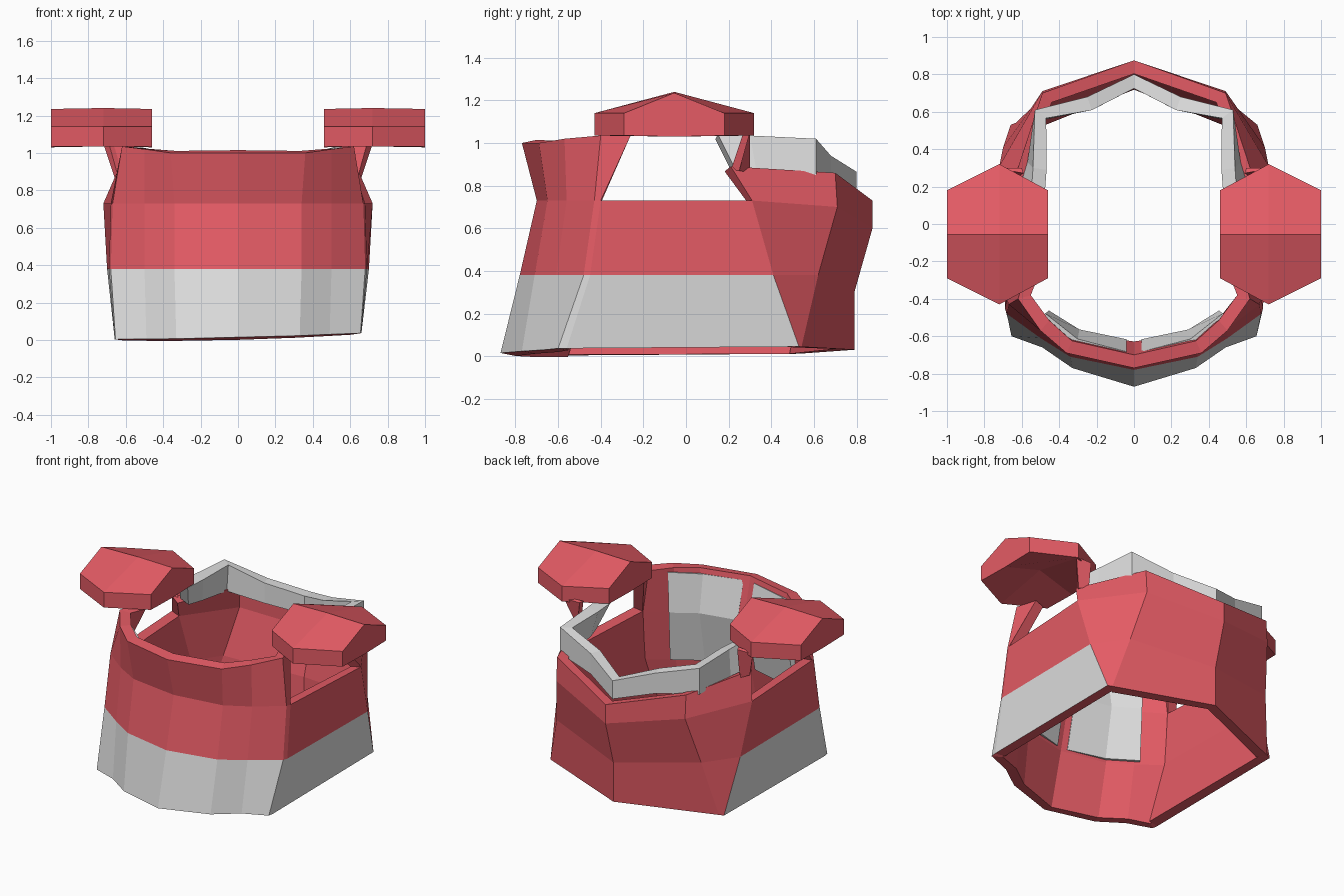
import bpy, bmesh

if "Cube" in bpy.data.objects:
    bpy.data.objects.remove(bpy.data.objects["Cube"])


def material(name, rgb):
    m = bpy.data.materials.new(name)
    m.diffuse_color = (*rgb, 1)
    m.use_nodes = True
    m.node_tree.nodes["Principled BSDF"].inputs["Base Color"].default_value = m.diffuse_color
    return m


GREY = material("light grey", (0.74, 0.74, 0.74))
RED = material("soft red", (0.78, 0.105, 0.13))


def finish(name, bm, mats, thick=0, rim=0, mirror=True, merge=True):
    """Turn a bmesh into an object, optionally mirrored in x and thickened inwards."""
    me = bpy.data.meshes.new(name)
    bm.to_mesh(me)
    bm.free()
    for m in mats:
        me.materials.append(m)
    ob = bpy.data.objects.new(name, me)
    bpy.context.collection.objects.link(ob)
    if mirror:
        ob.modifiers.new("mirror", 'MIRROR').use_mirror_merge = merge
    if thick:
        s = ob.modifiers.new("thickness", 'SOLIDIFY')
        s.thickness = thick
        s.offset = -1
        s.material_offset = rim
        s.material_offset_rim = rim
    return ob


def sheet(columns, skip=lambda c, r: False, mat=lambda c, r: 0):
    """Sheet of quads through columns of points, leaving out some (column, row) cells."""
    bm = bmesh.new()
    v = [[bm.verts.new(p) for p in col] for col in columns]
    for c in range(len(v) - 1):
        for r in range(len(v[0]) - 1):
            if not skip(c, r):
                f = bm.faces.new((v[c][r], v[c + 1][r], v[c + 1][r + 1], v[c][r + 1]))
                f.material_index = mat(c, r)
    return bm


# Torso shell: right-half columns run from front centre round the side to back centre
half = [
    [(0, -.87, .015), (0, -.78, .38), (0, -.70, .73), (0, -.77, 1.0)],
    [(.33, -.77, .015), (.34, -.71, .38), (.34, -.65, .73), (.36, -.69, 1.0)],
    [(.49, -.66, .018), (.50, -.61, .38), (.50, -.56, .73), (.50, -.57, 1.02)],
    [(.655, -.60, .02), (.68, -.48, .38), (.67, -.43, .73), (.62, -.40, 1.035)],
    [(.66, -.56, .02), (.69, -.45, .38), (.68, -.40, .73), (.58, -.26, 1.035)],
    [(.66, .53, .028), (.70, .41, .38), (.72, .31, .73), (.65, .21, .89)],
    [(.63, .542, .028), (.55, .62, .38), (.49, .71, .70), (.49, .70, .86)],
    [(0, .79, .03), (0, .79, .30), (0, .875, .60), (0, .875, .73)],
]
N = len(half) - 1
full = [[(-x, y, z) for x, y, z in col] for col in half[:0:-1]] + half
for col in full:                       # the hem hangs a little lower on the left
    x, y, z = col[0]
    col[0] = (x, y, z + .025 * x)


def side_cell(c):
    """Cell number counted from the front centre, on either side."""
    return c - N if c >= N else N - 1 - c


# grey below the waist line on front and sides, red inside and elsewhere
bm = sheet(full, skip=lambda c, r: side_cell(c) == 4 and r == 2,
           mat=lambda c, r: 0 if r == 0 and side_cell(c) < 5 else 1)
bmesh.ops.remove_doubles(bm, verts=bm.verts, dist=.0005)
finish("torso_shell", bm, [GREY, RED], thick=.072, rim=1, mirror=False)

# Grey padding almost flush with the inside of the chest
padding = [
    [(.05, -.69, .39), (.05, -.615, .73), (.05, -.68, .97)],
    [(.31, -.62, .39), (.31, -.56, .73), (.32, -.61, .97)],
    [(.50, -.50, .39), (.48, -.455, .73), (.50, -.47, .99)],
]
finish("chest_padding", sheet(
    [[(x, y - .045, z) for x, y, z in col] for col in padding]),
    [GREY], thick=.045, merge=False)

# Grey collar round the back of the neck
collar = [
    [(.60, .23, .88), (.55, .15, 1.04)],
    [(.57, .33, .87), (.54, .30, 1.035)],
    [(.53, .61, .84), (.53, .61, 1.02)],
    [(.25, .68, .80), (.25, .68, .94)],
    [(0, .80, .74), (0, .80, .865)],
]
finish("collar", sheet(collar), [GREY], thick=.075)

# Slanted straps joining the back panel to the shoulder pads
strap = [[(.64, .21, .87), (.69, .27, 1.05)],
         [(.66, .25, .87), (.72, .30, 1.05)],
         [(.62, .30, .86), (.60, .30, 1.05)]]
finish("shoulder_strap", sheet(strap), [RED], thick=.03, merge=False)

# Shoulder pads: six-sided roof shapes with a hollowed underside
bm = bmesh.new()
loops = []
for x, y0, y1, peak, under in ((.46, -.29, .18, 1.235, 1.03),
                               (.72, -.43, .32, 1.24, 1.11),
                               (1.0, -.29, .18, 1.235, 1.03)):
    prof = [(y0, 1.035), (y0, 1.14), (-.055, peak), (y1, 1.14), (y1, 1.035), (-.055, under)]
    loops.append([bm.verts.new((x, y, z)) for y, z in prof])
for a, b in zip(loops, loops[1:]):
    for i in range(6):
        j = (i + 1) % 6
        bm.faces.new((a[i], a[j], b[j], b[i]))
bm.faces.new(loops[0])
bm.faces.new(loops[-1][::-1])
bmesh.ops.recalc_face_normals(bm, faces=bm.faces)
finish("shoulder_pad", bm, [RED], merge=False)
